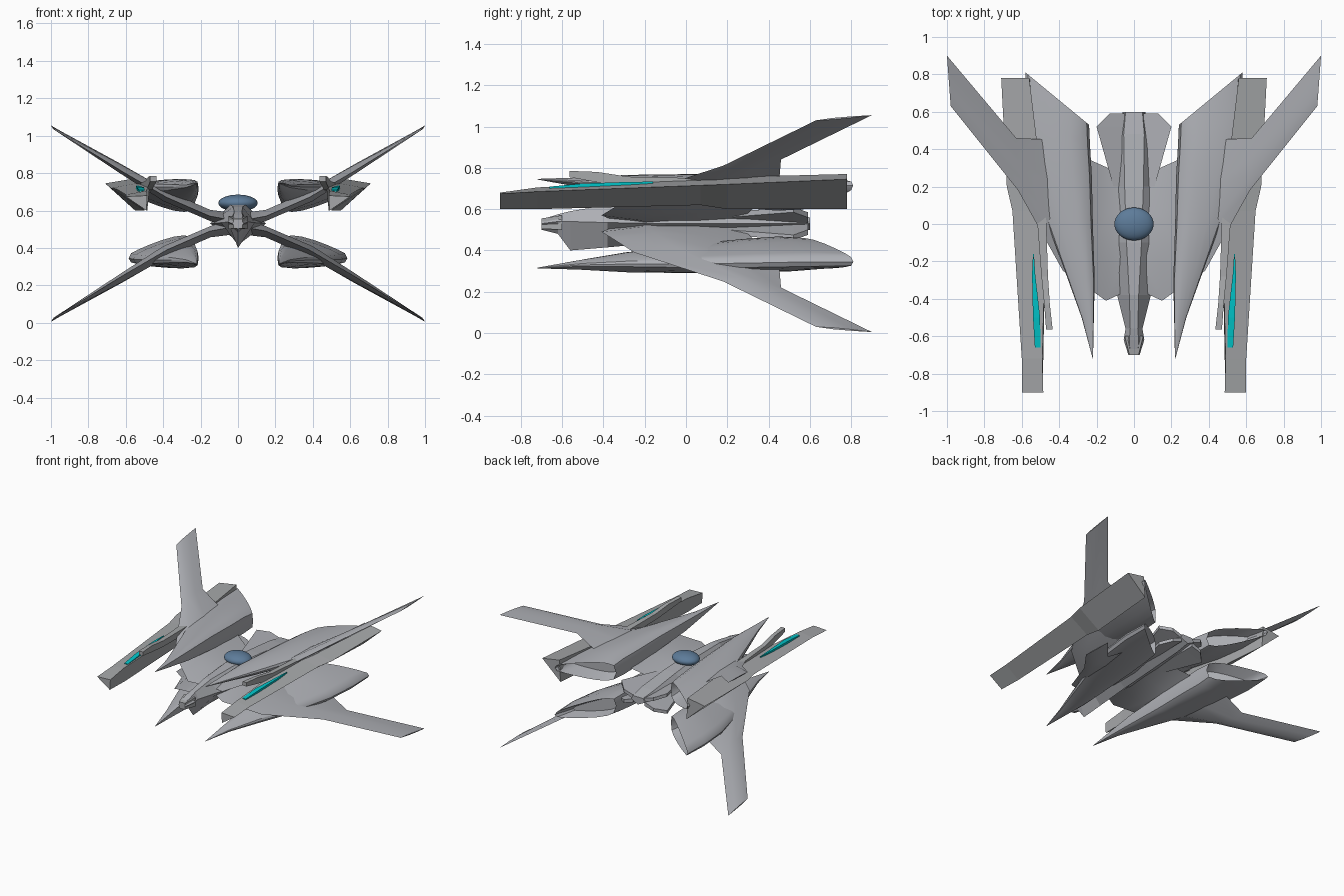
import bpy, bmesh, math
from mathutils import Vector

MID2 = 1.06  # twice the height of the mirror plane between upper and lower wings

cube = bpy.data.objects.get("Cube")
if cube:
    bpy.data.objects.remove(cube, do_unlink=True)


def material(name, rgb):
    m = bpy.data.materials.new(name)
    m.use_nodes = True
    m.diffuse_color = (*rgb, 1)
    m.node_tree.nodes["Principled BSDF"].inputs["Base Color"].default_value = (*rgb, 1)
    return m


hull_grey = material("hull grey", (0.42, 0.43, 0.46))
gun_grey = material("gun grey", (0.38, 0.39, 0.40))
glow_cyan = material("glow cyan", (0.0, 0.55, 0.58))
dome_blue = material("dome blue", (0.11, 0.2, 0.32))


def loft(name, rings, mat, side=1, upper=False, smooth=False):
    """Skin closed rings of equal length, optionally mirrored in x and in z."""
    bm = bmesh.new()
    rows = [[bm.verts.new((x * side, y, MID2 - z if upper else z)) for x, y, z in ring]
            for ring in rings]
    n = len(rows[0])
    for a, b in zip(rows, rows[1:]):
        for i in range(n):
            j = (i + 1) % n
            bm.faces.new((a[i], a[j], b[j], b[i]))
    bm.faces.new(rows[0])
    bm.faces.new(rows[-1])
    bmesh.ops.remove_doubles(bm, verts=bm.verts, dist=0.0005)
    bmesh.ops.recalc_face_normals(bm, faces=bm.faces)
    me = bpy.data.meshes.new(name)
    bm.to_mesh(me)
    bm.free()
    ob = bpy.data.objects.new(name, me)
    bpy.context.collection.objects.link(ob)
    me.materials.append(mat)
    if smooth:
        bpy.ops.object.select_all(action="DESELECT")
        ob.select_set(True)
        bpy.context.view_layer.objects.active = ob
        bpy.ops.object.shade_smooth_by_angle(angle=math.radians(35))
    return ob


def wing_ring(xl, yl, zl, xt, yt, zt, thick):
    """Thin lens section from leading to trailing edge."""
    lead, trail = Vector((xl, yl, zl)), Vector((xt, yt, zt))
    up = Vector((0, 0, thick / 2))
    a, b = lead.lerp(trail, 0.3), lead.lerp(trail, 0.65)
    return [lead, a + up, b + up * 0.8, trail, b - up * 0.8, a - up]


def pod_ring(xi, yi, xo, yo, zi, zo, h):
    """Blunt inner side fading to a sharp outer edge, sheared backwards."""
    ring = []
    for k in range(16):
        a = math.tau * k / 16
        u = (1 - math.cos(a)) / 2
        s = math.copysign(abs(math.sin(a)) ** 0.5, math.sin(a)) if k % 8 else 0
        ring.append((xi + (xo - xi) * u, yi + (yo - yi) * u,
                     zi + (zo - zi) * u + h * s * (1 - 0.65 * u)))
    return ring


def slab(*rows):
    """Rings of a four-sided bar from (y, x0, x1, z0, z1) rows."""
    return [[(x0, y, z0), (x1, y, z0), (x1, y, z1), (x0, y, z1)] for y, x0, x1, z0, z1 in rows]


# Lower wing and pod sections; the upper ones are mirrored from these
wing = [wing_ring(*r) for r in (
    (0.04, -0.36, 0.51, 0.04, 0.30, 0.51, 0.08),
    (0.15, -0.41, 0.49, 0.14, 0.30, 0.48, 0.06),
    (0.22, -0.36, 0.46, 0.23, 0.34, 0.44, 0.06),
    (0.38, -0.25, 0.39, 0.44, 0.45, 0.34, 0.07),
    (0.62, 0.18, 0.25, 0.63, 0.46, 0.22, 0.05),
    (0.98, 0.63, 0.03, 1.00, 0.90, 0.005, 0.008))]

# The last section steps back inside the tail to form the exhaust recess
pod = [pod_ring(*r) for r in (
    (0.219, -0.72, 0.221, -0.72, 0.315, 0.315, 0.002),
    (0.215, -0.52, 0.28, -0.50, 0.33, 0.33, 0.03),
    (0.21, -0.30, 0.37, -0.25, 0.345, 0.335, 0.062),
    (0.22, 0.0, 0.48, 0.05, 0.365, 0.335, 0.085),
    (0.225, 0.25, 0.56, 0.35, 0.385, 0.34, 0.10),
    (0.235, 0.42, 0.585, 0.60, 0.395, 0.345, 0.105),
    (0.24, 0.53, 0.58, 0.81, 0.40, 0.345, 0.09),
    (0.27, 0.46, 0.53, 0.65, 0.39, 0.345, 0.06))]

# Guns: three-sided tubes given as outer, bottom and inner edges
gun = [[(xo, y, zo), (xb, y, zb), (xi, y, zi)] for y, xo, zo, xb, zb, xi, zi in (
    (-0.90, 0.60, 0.675, 0.49, 0.60, 0.485, 0.68),
    (-0.72, 0.60, 0.685, 0.485, 0.60, 0.49, 0.705),
    (0.07, 0.65, 0.715, 0.50, 0.62, 0.47, 0.75),
    (0.20, 0.68, 0.72, 0.50, 0.60, 0.49, 0.755),
    (0.78, 0.71, 0.745, 0.55, 0.60, 0.56, 0.77))]

glow = slab((-0.66, 0.50, 0.53, 0.68, 0.709), (-0.50, 0.502, 0.54, 0.69, 0.724),
            (-0.27, 0.528, 0.545, 0.69, 0.732), (-0.16, 0.535, 0.54, 0.69, 0.733))
fin = slab((-0.565, 0.435, 0.47, 0.755, 0.785), (-0.43, 0.45, 0.48, 0.73, 0.78),
           (-0.28, 0.46, 0.495, 0.71, 0.757), (0.05, 0.47, 0.52, 0.70, 0.75))

# Tail panels continue the cross shape of the wings behind the fuselage
tail_panel = [[(xi, y, 0.50), (xo, y, zo), (xo, y, zo + 0.025), (xi, y, 0.53)]
              for y, xi, xo, zo in ((0.20, 0.04, 0.11, 0.475), (0.52, 0.05, 0.20, 0.45),
                                    (0.59, 0.05, 0.13, 0.475))]

for label, side in (("left", 1), ("right", -1)):
    for level, up in (("lower", False), ("upper", True)):
        loft(f"{label}_{level}_wing", wing, hull_grey, side, up, smooth=True)
        loft(f"{label}_{level}_engine_pod", pod, hull_grey, side, up, smooth=True)
        loft(f"{label}_{level}_tail_panel", tail_panel, hull_grey, side, up)
    loft(f"{label}_gun", gun, gun_grey, side)
    loft(f"{label}_gun_glow", glow, glow_cyan, side)
    loft(f"{label}_gun_fin", fin, gun_grey, side)

# Fuselage: keel, waist and narrow flat top
hull = []
for y, w, tw, bot, mid, top in (
        (-0.70, 0.03, 0.02, 0.50, 0.53, 0.55),
        (-0.62, 0.055, 0.025, 0.48, 0.54, 0.575),
        (-0.56, 0.045, 0.02, 0.40, 0.54, 0.59),
        (-0.38, 0.09, 0.025, 0.415, 0.535, 0.62),
        (-0.10, 0.15, 0.04, 0.44, 0.53, 0.63),
        (0.20, 0.12, 0.05, 0.46, 0.53, 0.61),
        (0.48, 0.08, 0.055, 0.48, 0.53, 0.58),
        (0.60, 0.06, 0.045, 0.50, 0.53, 0.56)):
    hull.append([(0, y, bot), (w, y, mid), (tw, y, top), (-tw, y, top), (-w, y, mid)])
loft("fuselage", hull, hull_grey)

# Nose sensor block
loft("nose_block", slab((-0.70, -0.025, 0.025, 0.505, 0.555),
                        (-0.60, -0.05, 0.05, 0.50, 0.57)), gun_grey)

# Cockpit dome
bpy.ops.mesh.primitive_uv_sphere_add(segments=32, ring_count=16, radius=1, location=(0, 0, 0.64))
dome = bpy.context.object
dome.name = "cockpit_dome"
dome.scale = (0.105, 0.088, 0.045)
dome.data.materials.append(dome_blue)
bpy.ops.object.shade_smooth()
